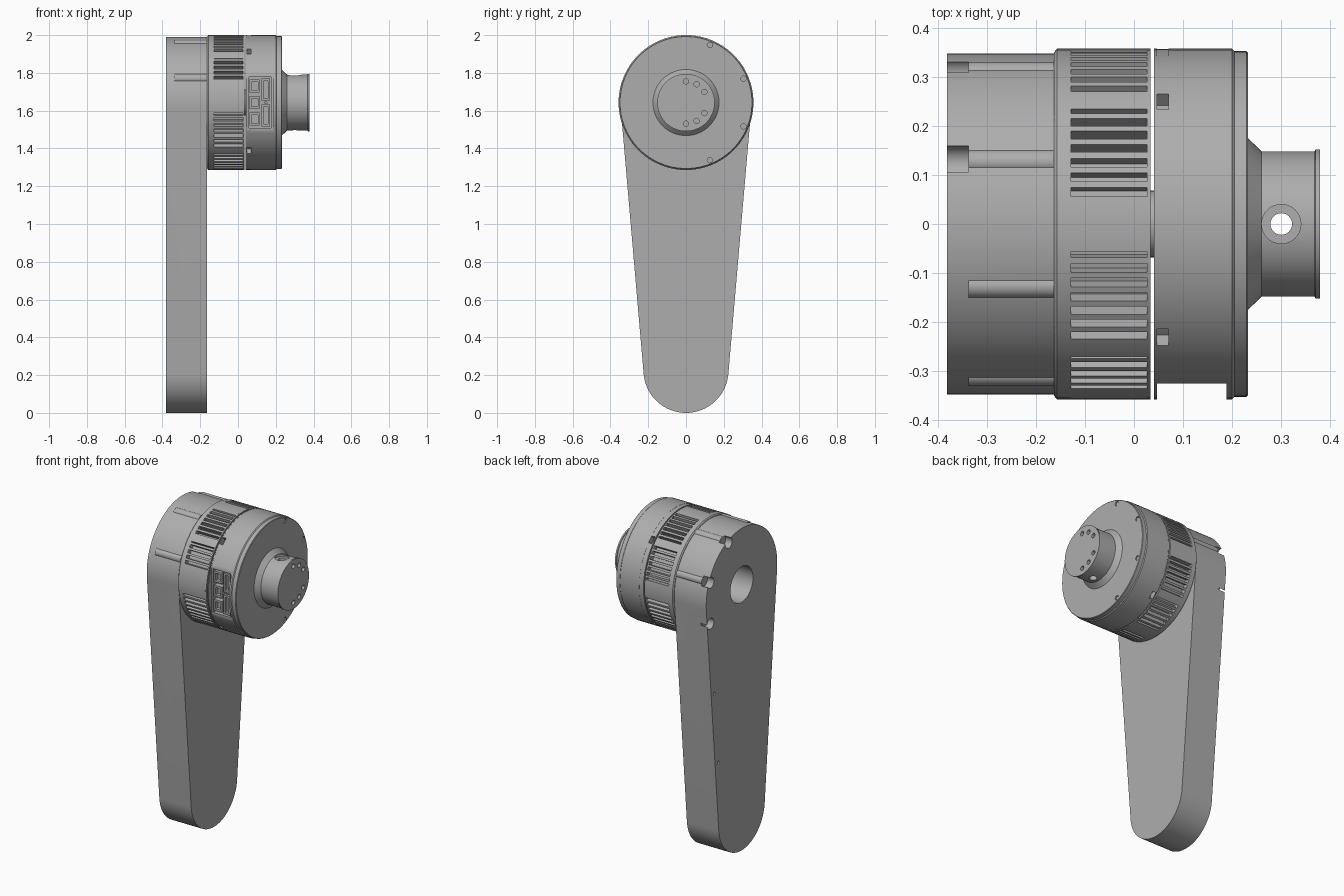
import bpy, bmesh, math
from mathutils import Vector

if "Cube" in bpy.data.objects:
    bpy.data.objects.remove(bpy.data.objects["Cube"], do_unlink=True)

AXIS_Z = 1.643      # height of the drive axis
R = 0.357           # drive radius
FOOT_Z = 0.225      # height of the lower arm eye
BOLT_R = 0.33       # bolt circle
BOLTS = [22.5 + 45 * k for k in range(8)]

grey = bpy.data.materials.new("metal grey")
grey.use_nodes = True
grey.diffuse_color = (0.42, 0.42, 0.42, 1)
grey.node_tree.nodes["Principled BSDF"].inputs["Base Color"].default_value = grey.diffuse_color


def finish(name, bm):
    bmesh.ops.recalc_face_normals(bm, faces=bm.faces)
    mesh = bpy.data.meshes.new(name)
    bm.to_mesh(mesh)
    bm.free()
    obj = bpy.data.objects.new(name, mesh)
    mesh.materials.append(grey)
    bpy.context.collection.objects.link(obj)
    return obj


def polar(radius, deg):
    """Point (y, z) at an angle from the top of the drive, towards +y."""
    a = math.radians(deg)
    return radius * math.sin(a), AXIS_Z + radius * math.cos(a)


def prism(name, outline, x0, x1, fillet=0):
    """Extrude a (y, z) outline along x; optionally round the x0 rim."""
    bm = bmesh.new()
    lo = [bm.verts.new((x0, y, z)) for y, z in outline]
    hi = [bm.verts.new((x1, y, z)) for y, z in outline]
    n = len(lo)
    bm.faces.new(lo)
    bm.faces.new(hi)
    for i in range(n):
        j = (i + 1) % n
        bm.faces.new((lo[i], lo[j], hi[j], hi[i]))
    if fillet:
        rim = [e for e in bm.edges if all(v.co.x == lo[0].co.x for v in e.verts)]
        bmesh.ops.bevel(bm, geom=rim, offset=fillet, segments=6, profile=0.5, affect='EDGES')
    return finish(name, bm)


def lathe(name, profile, n=96):
    """Spin an (x, radius) profile about the drive axis and cap both ends."""
    bm = bmesh.new()
    rings = [[bm.verts.new((x, *polar(r, 360 * i / n))) for i in range(n)] for x, r in profile]
    for a, b in zip(rings, rings[1:]):
        for i in range(n):
            j = (i + 1) % n
            bm.faces.new((a[i], a[j], b[j], b[i]))
    bm.faces.new(rings[0])
    bm.faces.new(rings[-1])
    return finish(name, bm)


def rod(name, start, end, radius, n=32):
    """Cylinder between two points."""
    a, b = Vector(start), Vector(end)
    bm = bmesh.new()
    bmesh.ops.create_cone(bm, cap_ends=True, segments=n, radius1=radius, radius2=radius, depth=(b - a).length)
    turn = (b - a).to_track_quat('Z', 'Y')
    for v in bm.verts:
        v.co = turn @ v.co + (a + b) / 2
    return finish(name, bm)


def box(name, x0, x1, y0, y1, z0, z1):
    return prism(name, [(y0, z0), (y1, z0), (y1, z1), (y0, z1)], x0, x1)


def cut(obj, cutter):
    mod = obj.modifiers.new("cut", 'BOOLEAN')
    mod.operation, mod.solver, mod.object = 'DIFFERENCE', 'EXACT', cutter
    bpy.context.view_layer.objects.active = obj
    bpy.ops.object.modifier_apply(modifier=mod.name)
    bpy.data.objects.remove(cutter, do_unlink=True)


def stepped(radius_at):
    """Outline whose radius jumps sharply from one degree to the next."""
    pts = []
    for d in range(360):
        for p in (polar(radius_at(d), d), polar(radius_at(d), d + 1)):
            if not pts or (Vector(p) - Vector(pts[-1])).length > 1e-5:
                pts.append(p)
    return pts[:-1] if (Vector(pts[0]) - Vector(pts[-1])).length < 1e-5 else pts


# Tapered arm: two arcs joined by their common tangents
ARM_X, ARM_END = -0.381, -0.163
R_TOP, R_FOOT = 0.347, 0.225
lean = 90 + math.degrees(math.asin((R_TOP - R_FOOT) / (AXIS_Z - FOOT_Z)))
outline = [polar(R_TOP, -lean + 2 * lean * i / 64) for i in range(65)]
for i in range(41):
    y, z = polar(R_FOOT, lean + (360 - 2 * lean) * i / 40)
    outline.append((y, z - AXIS_Z + FOOT_Z))
arm = prism("arm", outline, ARM_X, ARM_END, fillet=0.04)

cut(arm, rod("cutter", (-0.5, 0, FOOT_Z), (0, 0, FOOT_Z), 0.11, 64))
cut(arm, rod("cutter", (-0.5, 0, AXIS_Z), (0, 0, AXIS_Z), 0.11, 64))
cut(arm, rod("cutter", (-0.273, -1, 0.945), (-0.273, 1, 0.945), 0.012, 24))
for side in (-1, 1):
    # small holes along the rounded edge
    for z in (0.63, 1.07):
        y = R_FOOT + (R_TOP - R_FOOT) * (z - FOOT_Z) / (AXIS_Z - FOOT_Z) - 0.03
        cut(arm, rod("cutter", (-0.5, side * y, z), (-0.36, side * y, z), 0.009, 16))
    # screw pockets around the head, with screw barrels running to the drive
    for deg in (22.5, 67.5, 112.5):
        y, z = polar(BOLT_R, side * deg)
        cut(arm, rod("cutter", (-0.5, y, z), (-0.337, y, z), 0.033))
        if deg < 90:
            rod("screw_barrel", (-0.337, y, z), (ARM_END, y, z), 0.025)

# Vented motor ring: groups of slots with closed gaps between them
GROUPS = [(9, 41), (49, 81), (99, 131), (139, 171),
          (189, 221), (229, 261), (290, 311), (319, 351)]


def vent_radius(d):
    for a, b in GROUPS:
        if a <= d < b and (d - a) % 5 < 3:
            return 0.325
    return R


prism("vented_motor_ring", stepped(vent_radius), -0.128, 0.026)
lathe("motor_ring_rear", [(ARM_END, 0.35), (-0.157, R), (-0.128, R)])
lathe("motor_ring_front", [(0.026, R), (0.034, R)])
rod("centre_shaft", (0.02, 0, AXIS_Z), (0.06, 0, AXIS_Z), 0.068, 48)

# Gear housing: thin rear flange, notched spacer, and main drum
NOTCHES = (41, 136, 221, 316)
flange = lathe("housing_flange", [(0.041, R), (0.047, R)])
spacer = prism("notched_spacer", stepped(
    lambda d: 0.325 if any(a <= d < a + 7 for a in NOTCHES) else R - 0.001), 0.047, 0.07)
drum = lathe("gear_housing", [(0.07, R), (0.2, R), (0.205, 0.352)])

# Flat socket bay on the front of the housing
for part in (spacer, drum):
    cut(part, box("cutter", 0.04, 0.188, -0.5, -0.325, AXIS_Z - 0.2, AXIS_Z + 0.2))
    cut(part, box("cutter", 0.058, 0.176, -0.5, -0.29, AXIS_Z - 0.135, AXIS_Z + 0.135))
for k in (-1, 0, 1):
    z = AXIS_Z + 0.088 * k
    socket = box("socket", 0.062, 0.115, -0.322, -0.28, z - 0.034, z + 0.034)
    cut(socket, box("cutter", 0.072, 0.105, -0.4, -0.3, z - 0.022, z + 0.022))
for k in (-1, 1):
    z = AXIS_Z + 0.068 * k
    port = box("long_port", 0.125, 0.17, -0.322, -0.28, z - 0.058, z + 0.058)
    cut(port, box("cutter", 0.135, 0.16, -0.4, -0.3, z - 0.046, z + 0.046))
rod("bay_stud", (0.148, -0.32, AXIS_Z), (0.148, -0.28, AXIS_Z), 0.008, 6)

# Front cover with recessed bolts
cover = lathe("front_cover", [(0.205, 0.352), (0.229, 0.352), (0.232, 0.349)])
for deg in BOLTS:
    y, z = polar(BOLT_R, deg)
    cut(cover, rod("cutter", (0.222, y, z), (0.3, y, z), 0.014, 20))
    rod("cover_bolt", (0.215, y, z), (0.228, y, z), 0.01, 20)

# Output hub with a flared foot, a small lip, face holes and a cross hole
hub = lathe("output_hub", [(0.228, 0.175), (0.232, 0.175), (0.26, 0.148), (0.368, 0.148),
                           (0.37, 0.152), (0.379, 0.152)])
for deg in range(0, 360, 30):
    if deg not in (90, 210, 330):
        y, z = polar(0.112, deg)
        cut(hub, rod("cutter", (0.355, y, z), (0.5, y, z), 0.014, 20))
cut(hub, rod("cutter", (0.3, 0, AXIS_Z - 0.3), (0.3, 0, AXIS_Z + 0.3), 0.022))
for side in (-1, 1):
    cut(hub, rod("cutter", (0.3, 0, AXIS_Z + side * 0.132), (0.3, 0, AXIS_Z + side * 0.3), 0.04))

# Smooth the round surfaces, keep the edges crisp
bpy.ops.object.select_all(action='DESELECT')
for obj in bpy.context.collection.objects:
    if obj.type == 'MESH' and grey.name in obj.data.materials:
        obj.select_set(True)
        bpy.context.view_layer.objects.active = obj
bpy.ops.object.shade_smooth_by_angle(angle=math.radians(30))
